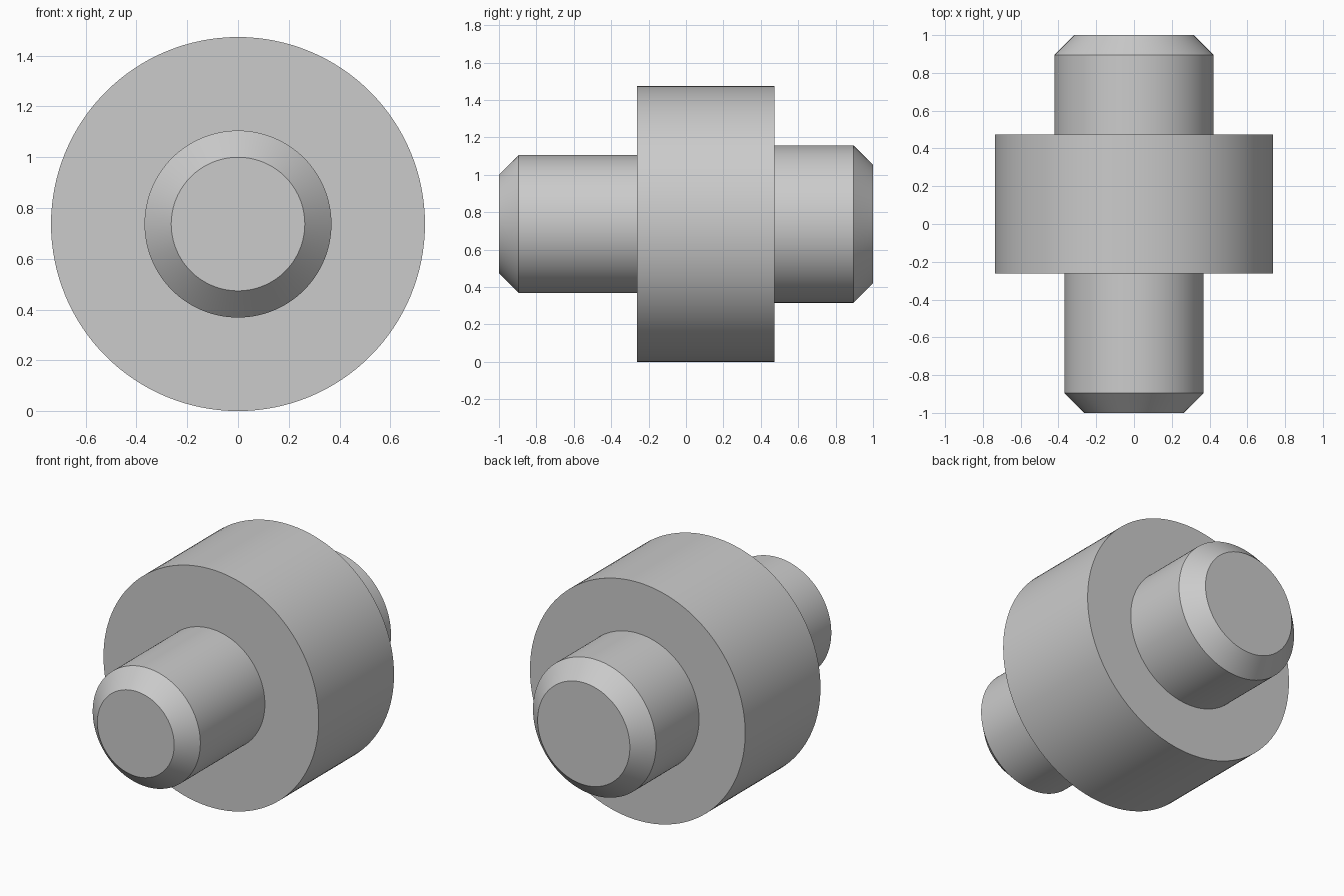
import bpy, bmesh, math
from mathutils import Matrix, Vector

cube = bpy.data.objects.get("Cube")
if cube:
    bpy.data.objects.remove(cube, do_unlink=True)

U = 2 / 19            # design unit: the whole shaft is 19 units long
SEGMENTS = 128
BODY_R, FRONT_R, BACK_R, CHAMFER = 7, 3.5, 4, 1

# Grey material
grey = bpy.data.materials.new("light_grey")
grey.use_nodes = True
colour = (0.6, 0.6, 0.6, 1)
grey.diffuse_color = colour
grey.node_tree.nodes["Principled BSDF"].inputs["Base Color"].default_value = colour

# Half profile as (radius, position along y): front pin, wide body, back pin
profile = [
    (0, -9.5), (FRONT_R - CHAMFER, -9.5), (FRONT_R, -9.5 + CHAMFER),
    (FRONT_R, -2.5), (BODY_R, -2.5), (BODY_R, 4.5), (BACK_R, 4.5),
    (BACK_R, 9.5 - CHAMFER), (BACK_R - CHAMFER, 9.5), (0, 9.5),
]

# Turn the profile around the y axis into one closed solid
bm = bmesh.new()
verts = [bm.verts.new((0, y * U, r * U)) for r, y in profile]
edges = [bm.edges.new(pair) for pair in zip(verts, verts[1:])]
bmesh.ops.spin(bm, geom=verts + edges, cent=(0, 0, 0), axis=(0, 1, 0),
               angle=math.tau, steps=SEGMENTS, use_merge=False)
bmesh.ops.remove_doubles(bm, verts=bm.verts, dist=1e-5)
bmesh.ops.recalc_face_normals(bm, faces=bm.faces)

# Rest the body on the ground
bmesh.ops.transform(bm, matrix=Matrix.Translation(Vector((0, 0, BODY_R * U))), verts=bm.verts)
mesh = bpy.data.meshes.new("stepped_pin")
bm.to_mesh(mesh)
bm.free()
mesh.materials.append(grey)
pin = bpy.data.objects.new("stepped_pin", mesh)
bpy.context.collection.objects.link(pin)

# Smooth round walls with crisp steps and chamfers
bpy.ops.object.select_all(action="DESELECT")
pin.select_set(True)
bpy.context.view_layer.objects.active = pin
bpy.ops.object.shade_smooth_by_angle(angle=math.radians(30))
